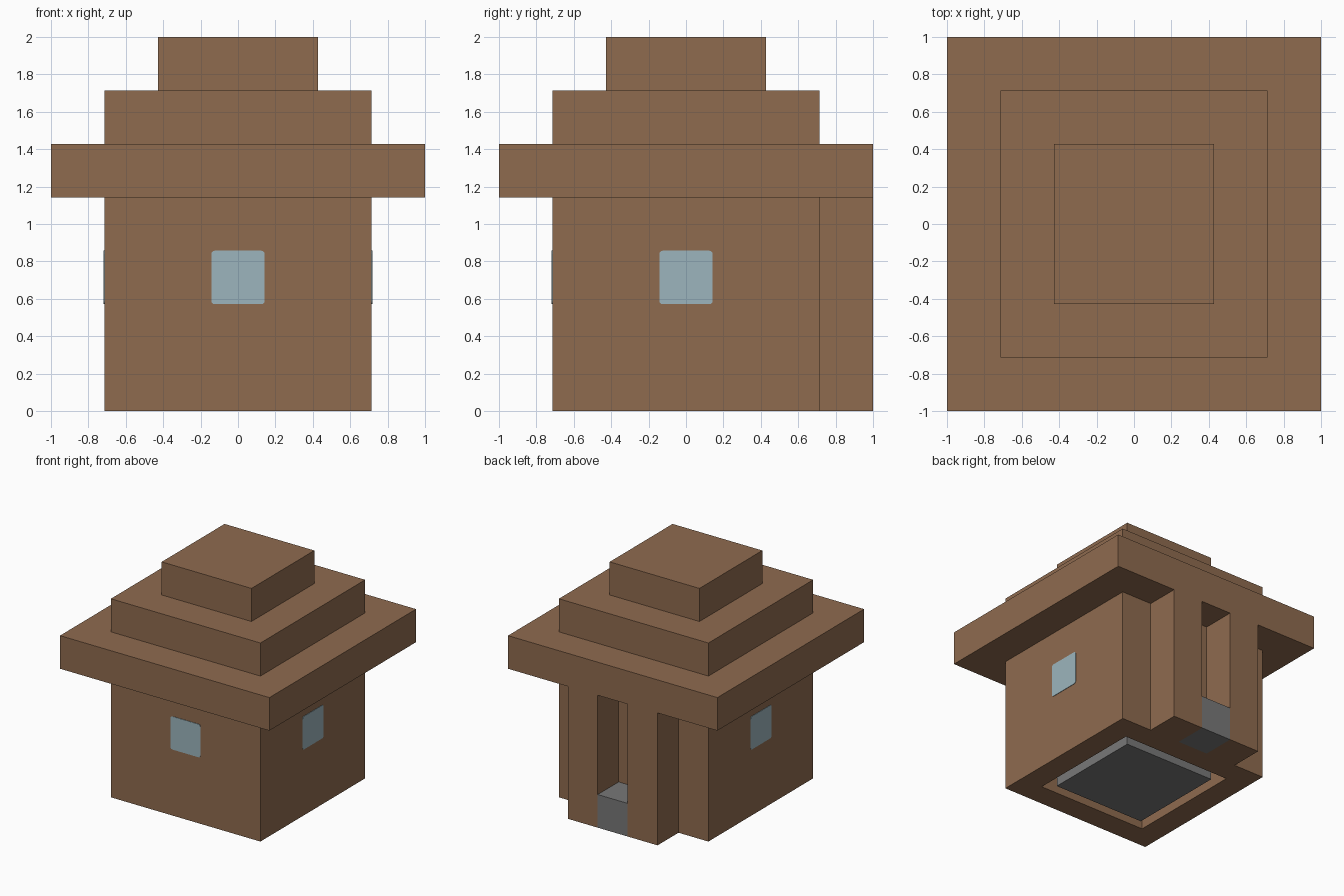
import bpy, bmesh
from mathutils import Matrix, Vector

U = 2 / 7  # one building block

if "Cube" in bpy.data.objects:
    bpy.data.objects.remove(bpy.data.objects["Cube"])


def material(name, rgb):
    m = bpy.data.materials.new(name)
    m.use_nodes = True
    m.diffuse_color = (*rgb, 1)
    m.node_tree.nodes["Principled BSDF"].inputs["Base Color"].default_value = (*rgb, 1)
    return m


wood = material("brown wood", (0.275, 0.147, 0.078))
stone = material("grey stone", (0.188, 0.188, 0.188))
glass = material("pale blue glass", (0.333, 0.462, 0.509))


def box_mesh(size, centre):
    bm = bmesh.new()
    bmesh.ops.create_cube(bm, size=1, matrix=Matrix.Translation(centre) @ Matrix.Diagonal((*size, 1)))
    return bm


def finish(bm, name, mat):
    bmesh.ops.recalc_face_normals(bm, faces=bm.faces)
    mesh = bpy.data.meshes.new(name)
    bm.to_mesh(mesh)
    bm.free()
    mesh.materials.append(mat)
    bpy.context.collection.objects.link(bpy.data.objects.new(name, mesh))


def block(name, mat, size, base):
    """Box sized in blocks, placed by the middle of its underside."""
    x, y, z = base
    finish(box_mesh(Vector(size) * U, Vector((x, y, z + size[2] / 2)) * U), name, mat)


# Hollow walls: inset both ends of a box and bridge the holes
bm = box_mesh(Vector((5, 5, 4)) * U, Vector((0, 0, 2)) * U)
ends = [f for f in bm.faces if abs(f.normal.z) > 0.9]
bmesh.ops.inset_individual(bm, faces=ends, thickness=U)
rims = [e for f in ends for e in f.edges]
bmesh.ops.delete(bm, geom=ends, context="FACES_ONLY")
bmesh.ops.bridge_loops(bm, edges=rims)
finish(bm, "walls", wood)

# Floor and doorstep
block("floor", stone, (3, 3, 1), (0, 0, 0))
block("doorstep", stone, (1, 1, 1), (0, 3, 0))

# Porch posts either side of the doorway
for side, sx in (("left", 1), ("right", -1)):
    block(side + "_porch_post", wood, (1, 1, 4), (sx, 3, 0))

# Stepped roof
for name, width, level in (("eaves", 7, 4), ("middle", 5, 5), ("top", 3, 6)):
    block("roof_" + name, wood, (width, width, 1), (0, 0, level))

# Round-cornered window panes
for name, n in (("front", Vector((0, -1, 0))), ("left", Vector((1, 0, 0))), ("right", Vector((-1, 0, 0)))):
    size = [0.008 if abs(c) else U for c in n]
    bm = box_mesh(size, n * 2.5 * U + Vector((0, 0, 2.5 * U)))
    corners = [e for e in bm.edges
               if abs((e.verts[0].co - e.verts[1].co).normalized().dot(n)) > 0.9]
    bmesh.ops.bevel(bm, geom=corners, offset=0.018, segments=3, profile=0.5, affect="EDGES")
    finish(bm, name + "_window", glass)
